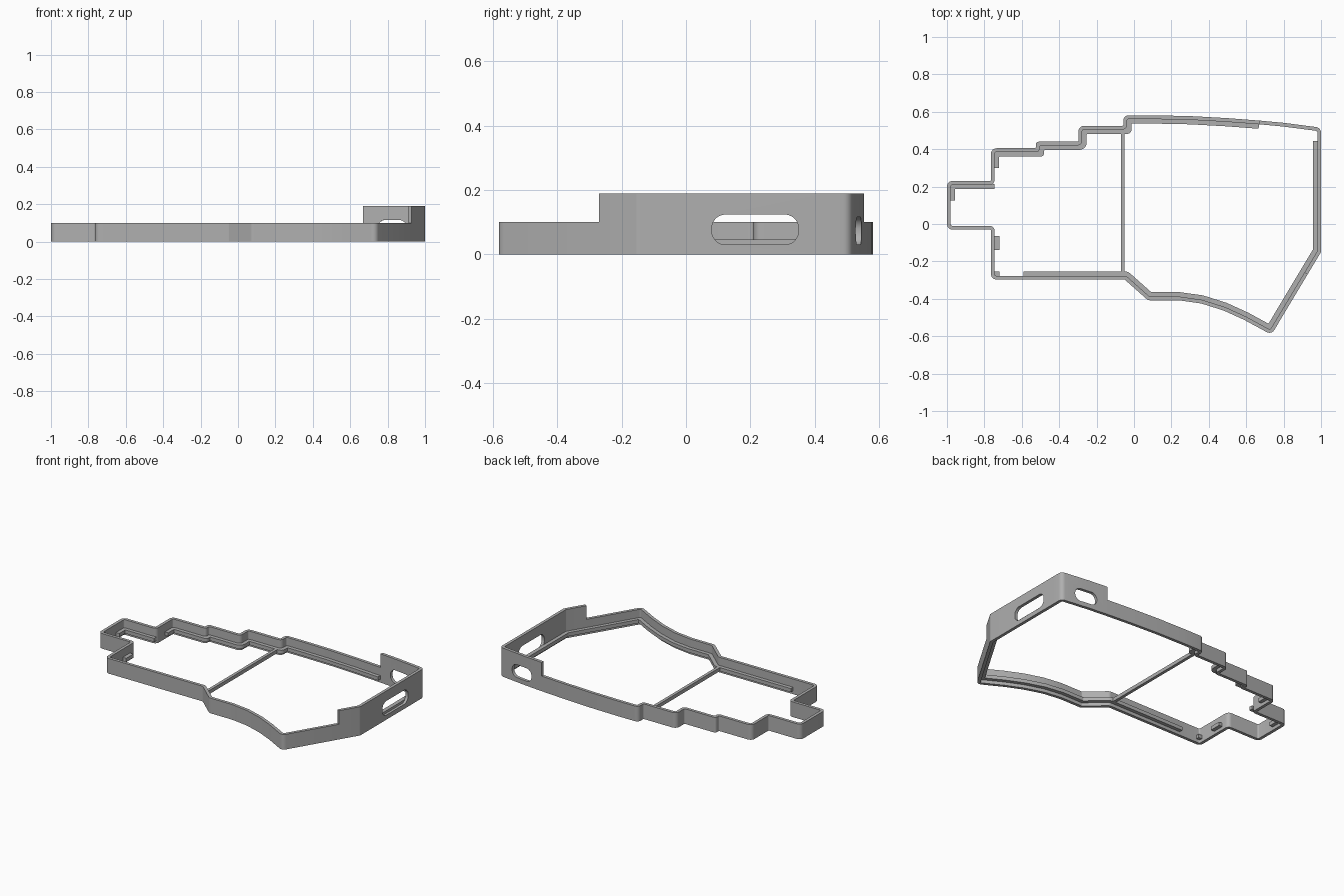
import bpy, bmesh, math
from mathutils import Vector, Matrix

old = bpy.data.objects.get("Cube")
if old:
    bpy.data.objects.remove(old, do_unlink=True)

grey = bpy.data.materials.new("case_grey")
grey.use_nodes = True
grey.diffuse_color = (0.43, 0.43, 0.43, 1)
grey.node_tree.nodes["Principled BSDF"].inputs["Base Color"].default_value = grey.diffuse_color

LOW, HIGH = 0.1, 0.19            # wall heights
LEDGE_Z = (0.022, 0.046)         # ledge underside and top
WALL, LEDGE = 0.02, 0.044        # inward offsets of wall and ledge faces
R = 0.03                         # outer corner radius

# Outer outline, counterclockwise: x, y, True for a rounded corner
outline = [
    (.928, -.27, 0), (1, -.15, 1), (1, .445, 0), (1, .515, 1), (.8, .541, 0), (.67, .553, 0),
    (.5, .566, 0), (.3, .577, 0), (.1, .581, 0), (-.057, .581, 1), (-.057, .525, 1),
    (-.297, .525, 1), (-.297, .44, 1), (-.525, .44, 1), (-.525, .405, 1),
    (-.765, .405, 1), (-.765, .3, 0), (-.765, .23, 1), (-1, .23, 1), (-1, -.03, 1),
    (-.765, -.03, 1), (-.765, -.297, 1), (-.59, -.297, 0), (-.05, -.297, 1),
    (.075, -.408, 1), (.24, -.408, 0), (.36, -.425, 0), (.48, -.463, 0),
    (.59, -.513, 0), (.735, -.592, 1),
]
N = len(outline)
STEP_BACK, SIDE_END, BACK_END, FRONT_START = 5, 2, 16, 22


def offset_loop(d):
    """Outline moved inward by d; returns one list of points per corner."""
    src = [Vector(p[:2]) for p in outline]
    pts, turns = [], []
    for i, p in enumerate(src):
        a, b = (p - src[i - 1]).normalized(), (src[(i + 1) % N] - p).normalized()
        na, nb = Vector((-a.y, a.x)), Vector((-b.y, b.x))
        pts.append(p + (na + nb) * d / (1 + na.dot(nb)))
        turns.append(math.atan2(a.x * b.y - a.y * b.x, a.dot(b)))
    groups = []
    for i, p in enumerate(pts):
        if not outline[i][2]:
            groups.append([p])
            continue
        to_prev, to_next = pts[i - 1] - p, pts[(i + 1) % N] - p
        radius = max(R - d, 0.005) if turns[i] > 0 else 0.006 + d
        t = min(radius * math.tan(abs(turns[i]) / 2),
                0.47 * to_prev.length, 0.47 * to_next.length)
        s, e = p + to_prev.normalized() * t, p + to_next.normalized() * t
        radius = t / math.tan(abs(turns[i]) / 2)
        side = 1 if turns[i] > 0 else -1
        n = Vector((to_prev.y, -to_prev.x)).normalized() * side
        centre = s + n * radius
        arm = s - centre
        groups.append([centre + Matrix.Rotation(turns[i] * k / 6, 2) @ arm for k in range(7)])
    return groups


def finish(name, bm):
    bmesh.ops.recalc_face_normals(bm, faces=bm.faces)
    mesh = bpy.data.meshes.new(name)
    bm.to_mesh(mesh)
    bm.free()
    mesh.materials.append(grey)
    ob = bpy.data.objects.new(name, mesh)
    bpy.context.collection.objects.link(ob)
    return ob


def strip(name, first, last, d_out, d_in, z0, z1):
    """Solid strip following the outline between two corner numbers."""
    def path(d):
        g = offset_loop(d)
        return [p for i in range(first, last + 1) for p in g[i % N]]
    bm = bmesh.new()
    rings = []
    for o, i in zip(path(d_out), path(d_in)):
        rings.append([bm.verts.new((p.x, p.y, z))
                      for p, z in ((o, z0), (i, z0), (i, z1), (o, z1))])
    for a, b in zip(rings, rings[1:]):
        for k in range(4):
            j = (k + 1) % 4
            bm.faces.new((a[k], a[j], b[j], b[k]))
    bm.faces.new(rings[0])
    bm.faces.new(rings[-1])
    return finish(name, bm)


def box(name, x0, x1, y0, y1):
    """Block at ledge height."""
    z0, z1 = LEDGE_Z
    bm = bmesh.new()
    bmesh.ops.create_cube(bm, size=1)
    for v in bm.verts:
        v.co = ((x0 + x1) / 2 + v.co.x * (x1 - x0), (y0 + y1) / 2 + v.co.y * (y1 - y0),
                (z0 + z1) / 2 + v.co.z * (z1 - z0))
    return finish(name, bm)


def cut_slot(target, centre, width, height, angle):
    """Cut a rounded slot whose depth runs along y before turning by angle."""
    bm = bmesh.new()
    r, depth = height * 0.46, 0.06
    profile = []
    for k in range(32):
        a = 2 * math.pi * (k + 0.5) / 32
        sx, sz = math.copysign(1, math.cos(a)), math.copysign(1, math.sin(a))
        profile.append((sx * (width / 2 - r) + r * math.cos(a),
                        sz * (height / 2 - r) + r * math.sin(a)))
    face = bm.faces.new([bm.verts.new((x, -depth, z)) for x, z in profile])
    new = bmesh.ops.extrude_face_region(bm, geom=[face])["geom"]
    bmesh.ops.translate(bm, vec=(0, 2 * depth, 0),
                        verts=[v for v in new if isinstance(v, bmesh.types.BMVert)])
    bm.transform(Matrix.Translation(centre) @ Matrix.Rotation(angle, 4, 'Z'))
    cutter = finish("slot_cutter", bm)
    cutter.hide_render = True
    mod = target.modifiers.new("slot", 'BOOLEAN')
    mod.operation, mod.solver, mod.object = 'DIFFERENCE', 'EXACT', cutter
    bpy.context.view_layer.objects.active = target
    bpy.ops.object.modifier_apply(modifier=mod.name)
    bpy.data.objects.remove(cutter, do_unlink=True)


# Outer walls: low run and raised corner with two port slots
low_wall = strip("low_wall", STEP_BACK, N, 0, WALL, 0, LOW)
raised_wall = strip("raised_wall", 0, STEP_BACK, 0, WALL, 0, HIGH)
cut_slot(raised_wall, (1, 0.215, 0.077), 0.27, 0.094, math.pi / 2)
cut_slot(raised_wall, (0.825, 0.53, 0.073), 0.155, 0.086, -0.1)

# Inner ledges, sunk slightly into the walls
parts = [
    low_wall, raised_wall,
    strip("back_ledge", STEP_BACK, BACK_END, WALL - 0.003, LEDGE, *LEDGE_Z),
    strip("front_ledge", FRONT_START, N + SIDE_END, WALL - 0.003, LEDGE, *LEDGE_Z),
    box("right_bay_back_ledge", -.985, -.745, .187, .213),
    box("right_bay_side_ledge", -.985, -.956, .125, .213),
    box("right_tab", -.748, -.72, -.14, -.065),
    box("right_corner_tab", -.748, -.72, -.28, -.255),
    box("cross_bar", -.07, -.05, -.275, .5),
]

for ob in bpy.context.selected_objects:
    ob.select_set(False)
for ob in parts:
    ob.select_set(True)
bpy.context.view_layer.objects.active = low_wall
bpy.ops.object.shade_smooth_by_angle(angle=math.radians(30))
